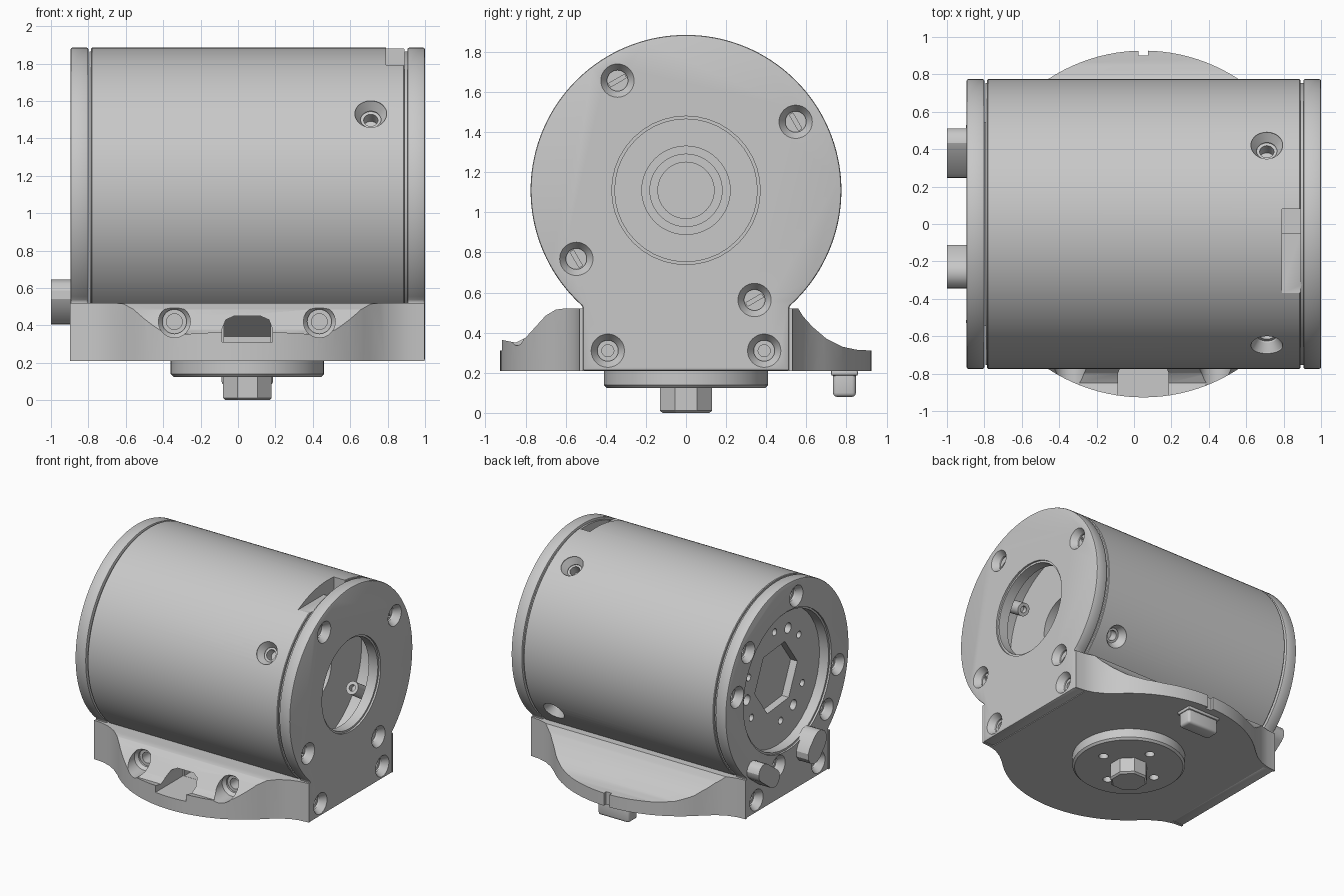
import bpy, bmesh, math
from math import sin, cos, radians
from mathutils import Matrix, Vector

old = bpy.data.objects.get("Cube")
if old:
    bpy.data.objects.remove(old, do_unlink=True)

metal = bpy.data.materials.new("grey_metal")
metal.use_nodes = True
metal.diffuse_color = (0.58, 0.58, 0.58, 1)
metal.node_tree.nodes["Principled BSDF"].inputs["Base Color"].default_value = metal.diffuse_color

AXIS_Z = 1.11               # height of the barrel axis
R = 0.775                   # barrel radius
LEFT, RIGHT = -0.895, 1.0   # outer end faces along x
MID = 0.05                  # middle of the base along x
FOOT = 0.515                # half width of the cap feet
BOTTOM = 0.21
# Local x, y, z become world y, z, x
ALONG_X = Matrix(((0, 0, 1, 0), (1, 0, 0, 0), (0, 1, 0, 0), (0, 0, 0, 1)))
ALONG_Y = Matrix.Rotation(radians(90), 4, 'X')


def finish(name, bm, matrix):
    bmesh.ops.transform(bm, matrix=matrix, verts=bm.verts)
    bmesh.ops.recalc_face_normals(bm, faces=bm.faces)
    mesh = bpy.data.meshes.new(name)
    bm.to_mesh(mesh)
    bm.free()
    mesh.materials.append(metal)
    obj = bpy.data.objects.new(name, mesh)
    bpy.context.collection.objects.link(obj)
    return obj


def lathe(name, points, matrix, steps=40):
    """Spin (height, radius) points round the local z axis."""
    bm = bmesh.new()
    verts = [bm.verts.new((r, 0, h)) for h, r in points]
    edges = [bm.edges.new(pair) for pair in zip(verts, verts[1:])]
    bmesh.ops.spin(bm, geom=verts + edges, cent=(0, 0, 0), axis=(0, 0, 1),
                   angle=math.tau, steps=steps, use_merge=True)
    bmesh.ops.remove_doubles(bm, verts=bm.verts, dist=1e-5)
    return finish(name, bm, matrix)


def extrude(name, points, depth, matrix):
    bm = bmesh.new()
    face = bm.faces.new([bm.verts.new((a, b, 0)) for a, b in points])
    top = bmesh.ops.extrude_face_region(bm, geom=[face])["geom"]
    bmesh.ops.translate(bm, vec=(0, 0, depth),
                        verts=[v for v in top if isinstance(v, bmesh.types.BMVert)])
    return finish(name, bm, matrix)


def box(name, centre, size, turn=None):
    bm = bmesh.new()
    bmesh.ops.create_cube(bm, size=1)
    matrix = Matrix.Translation(centre) @ (turn or Matrix()) @ Matrix.Diagonal((*size, 1))
    return finish(name, bm, matrix)


def aim(origin, direction):
    turn = Vector(direction).to_track_quat('Z', 'Y').to_matrix().to_4x4()
    return Matrix.Translation(origin) @ turn


def apply(obj, mod):
    bpy.context.view_layer.objects.active = obj
    bpy.ops.object.modifier_apply(modifier=mod.name)


def bevel(obj, width, segments=3):
    mod = obj.modifiers.new("bevel", 'BEVEL')
    mod.width, mod.segments = width, segments
    mod.limit_method, mod.angle_limit = 'ANGLE', radians(40)
    apply(obj, mod)


def cut(obj, tool, operation='DIFFERENCE'):
    mod = obj.modifiers.new("cut", 'BOOLEAN')
    mod.object, mod.operation, mod.solver = tool, operation, 'EXACT'
    apply(obj, mod)
    bpy.data.objects.remove(tool, do_unlink=True)


def drill(obj, origin, inward, points):
    cut(obj, lathe("drill", points, aim(origin, inward)))


def polar(x, radius, degrees):
    a = radians(degrees)
    return Vector((x, radius * cos(a), AXIS_Z + radius * sin(a)))


SINK = [(-0.02, 0), (-0.02, 0.083), (0, 0.083), (0.045, 0.052), (0.06, 0.052), (0.06, 0)]
BOLT = SINK[:-1] + [(0.06, 0.03), (0.085, 0.03), (0.085, 0)]

# Barrel with stepped bore at its open end and a drive face at the other
DRIVE = -0.795
barrel = lathe("barrel", [(DRIVE, 0), (DRIVE, 0.755), (-0.785, 0.755), (-0.785, R - 0.005), (-0.78, R),
                          (0.885, R), (0.89, R - 0.005), (0.89, 0.755), (0.905, 0.755), (0.905, 0.6),
                          (0.67, 0.6), (0.67, 0.22), (0.5, 0.22), (0.5, 0.18), (0.3, 0.18),
                          (0.3, 0.14), (0.1, 0.14), (0.1, 0)],
               aim((0, 0, AXIS_Z), (1, 0, 0)), 144)
cut(barrel, box("slot", (0.84, -0.145, 1.89), (0.1, 0.45, 0.2)))
cut(barrel, box("slot_pit", (0.84, 0.015, 1.85), (0.1, 0.13, 0.21)))
for k in range(4):
    angle = 57 + 90 * k
    rim = polar(0.71, R - 0.005, angle)
    inward = polar(0, -1, angle) - polar(0, 0, angle)
    drill(barrel, rim, inward, [(-0.04, 0), (-0.04, 0.085), (0.005, 0.085), (0.05, 0.055), (0.06, 0.055),
                                (0.06, 0.038), (0.13, 0.038), (0.13, 0)])
    lathe("inner_screw_%d" % k, [(0, 0), (0, 0.05), (0.24, 0.05), (0.24, 0.025), (0.2, 0.025), (0.2, 0)],
          aim(polar(0.79, 0.61, angle), inward))
hexagon = [polar(0, 0.27, 54 + 60 * k).yz for k in range(6)]
cut(barrel, extrude("hexagon", hexagon, 0.08, Matrix.Translation((DRIVE - 0.02, 0, 0)) @ ALONG_X))
for group in (114, 234, 354):
    for offset, r in ((-27, 0.027), (0, 0.04), (27, 0.027)):
        drill(barrel, polar(DRIVE, 0.37, group + offset), (1, 0, 0),
              [(-0.02, 0), (-0.02, r), (0.08, r), (0.08, 0)])

# End caps: a disc with a square foot
low = math.degrees(math.acos(FOOT / R))
outline = [(R * cos(a), AXIS_Z + R * sin(a)) for a in
           (radians(-low + (180 + 2 * low) * i / 110) for i in range(111))]
outline += [(-FOOT, BOTTOM), (FOOT, BOTTOM)]
caps = {}
for name, x, face, inward in (("left_cap", 0.905, RIGHT, -1), ("right_cap", LEFT, LEFT, 1)):
    cap = extrude(name, outline, 0.095, Matrix.Translation((x, 0, 0)) @ ALONG_X)
    bevel(cap, 0.01, 2)
    caps[name] = cap
    for y in (-0.39, 0.39):
        drill(cap, (face, y, 0.31), (inward, 0, 0), BOLT)
for k in range(4):
    spot = polar(RIGHT, 0.645, 32 + 90 * k)
    drill(caps["left_cap"], spot, (-1, 0, 0), SINK)
    cut(caps["left_cap"], box("slot", spot - Vector((0.06, 0, 0)), (0.04, 0.09, 0.02),
                              Matrix.Rotation(radians(120 + 90 * k), 4, 'X')))
for angle in (10, 40, 100, 190, 220, 280):
    drill(caps["right_cap"], polar(LEFT, 0.645, angle), (1, 0, 0), BOLT)

# Chamfered openings through both caps
for name, face, inward, r in (("left_cap", RIGHT, -1, 0.355), ("right_cap", LEFT, 1, 0.54)):
    drill(caps[name], (face, 0, AXIS_Z), (inward, 0, 0),
          [(-0.02, 0), (-0.02, r + 0.015), (0.015, r + 0.015), (0.015, r), (0.12, r), (0.12, 0)])

# Two slanted rounded pegs on the drive end
for name, y, tilt, reach, r in (("back_peg", 0.378, 37, 0.08, 0.07), ("front_peg", -0.228, -48, 0.045, 0.088)):
    pill = [(side * reach + r * cos(radians(a + turn)), r * sin(radians(a + turn)))
            for side, turn in ((1, 0), (-1, 180)) for a in range(-90, 91, 30)]
    extrude(name, pill, 0.13, Matrix.Translation((-1, y, 0.525)) @ ALONG_X
            @ Matrix.Rotation(radians(tilt), 4, 'Z'))

# Base: side profile intersected with a curved outline
side = [(-0.94, BOTTOM), (-0.94, 0.37), (-0.9, 0.36), (-0.85, 0.35), (-0.8, 0.375), (-0.75, 0.43),
        (-0.7, 0.485), (-0.65, 0.515), (-0.61, 0.52), (0.56, 0.52), (0.585, 0.48), (0.63, 0.43),
        (0.7, 0.37), (0.78, 0.33), (0.85, 0.315), (0.94, 0.31), (0.94, BOTTOM)]
base = extrude("base", side, 2.4, Matrix.Translation((-1.2, 0, 0)) @ ALONG_X)
quarter = [(0.948, 0.53), (0.87, 0.537), (0.8, 0.557), (0.73, 0.595)]
quarter += [(0.927 * cos(radians(a)), 0.927 * sin(radians(a))) for a in range(45, 90, 3)]
half = quarter + [(0, 0.927)] + [(-x, y) for x, y in reversed(quarter)]
plan = half + [(-x, -y) for x, y in half]
cut(base, extrude("plan", plan, 0.6, Matrix.Translation((MID, 0, 0.1))), 'INTERSECT')
for x in (-0.95, 1.055):
    cut(base, box("cap_room", (x, 0, 0.4), (0.3, 2 * FOOT - 0.004, 0.6)))
# Screw ports, cable arch with a sloped roof, and back notch
for x in (-0.34, 0.435):
    drill(base, (x, -1, 0.42), (0, 1, 0),
          [(0, 0), (0, 0.085), (0.3, 0.085), (0.325, 0.065), (0.34, 0.065), (0.34, 0.042), (0.5, 0.042), (0.5, 0)])
arch = [(-0.135, 0.31), (0.135, 0.31), (0.135, 0.38), (0.115, 0.43), (0.07, 0.45),
        (-0.07, 0.45), (-0.115, 0.43), (-0.135, 0.38)]
cut(base, extrude("arch", arch, 0.5, Matrix.Translation((MID, -0.57, 0)) @ ALONG_Y))
roof = [(-0.6, 0.311), (-0.6, 0.449), (-0.568, 0.449), (-0.42, 0.34), (-0.42, 0.311)]
cut(base, extrude("roof", roof, 0.25, Matrix.Translation((MID - 0.125, 0, 0)) @ ALONG_X))
cut(base, box("back_notch", (MID, 0.95, 0.3), (0.05, 0.1, 0.4)))

# Mounting disc, shaft and key under the base
disc = lathe("mounting_disc", [(0.125, 0), (0.125, 0.395), (0.14, 0.41), (0.215, 0.41), (0.215, 0)],
             aim((MID, 0, 0), (0, 0, 1)), 96)
for k in range(4):
    a = radians(90 * k)
    drill(disc, (MID + 0.24 * cos(a), 0.24 * sin(a), 0.125), (0, 0, 1),
          [(-0.02, 0), (-0.02, 0.035), (0.05, 0.035), (0.05, 0)])
lathe("shaft", [(0, 0), (0, 0.127), (0.012, 0.141), (0.14, 0.141), (0.14, 0)],
      aim((MID, 0, 0), (0, 0, 1)) @ Matrix.Rotation(radians(22.5), 4, 'Z'), 8)
key = box("key", (MID, 0.79, 0.15), (0.275, 0.115, 0.14))
bevel(key, 0.02)
collar = box("key_collar", (MID, 0.79, 0.2), (0.29, 0.135, 0.03))
bevel(collar, 0.01, 2)

for obj in bpy.context.collection.objects:
    if obj.type == 'MESH' and metal.name in obj.data.materials:
        bpy.ops.object.select_all(action='DESELECT')
        obj.select_set(True)
        bpy.context.view_layer.objects.active = obj
        bpy.ops.object.shade_smooth_by_angle(angle=radians(30))
